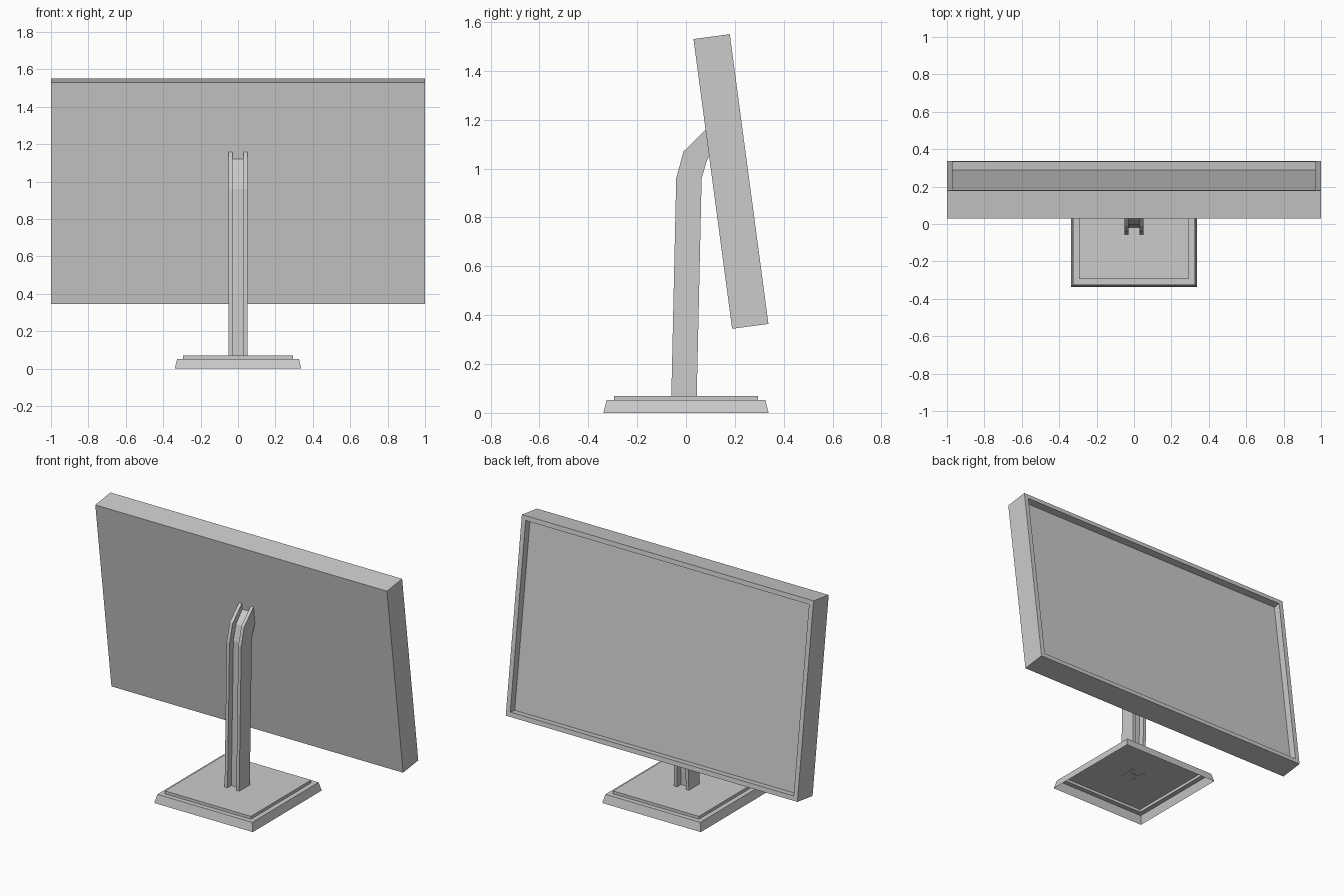
import bpy, bmesh
from math import radians
from mathutils import Vector

if "Cube" in bpy.data.objects:
    bpy.data.objects.remove(bpy.data.objects["Cube"])


def finish(name, bm):
    mesh = bpy.data.meshes.new(name)
    bm.to_mesh(mesh)
    bm.free()
    obj = bpy.data.objects.new(name, mesh)
    bpy.context.collection.objects.link(obj)
    return obj


def loft(name, rings, cap_start=True, cap_end=True):
    """Skin a series of matching closed cross-sections."""
    bm = bmesh.new()
    loops = [[bm.verts.new(p) for p in ring] for ring in rings]
    n = len(loops[0])
    for a, b in zip(loops, loops[1:]):
        for i in range(n):
            j = (i + 1) % n
            bm.faces.new((a[i], a[j], b[j], b[i]))
    if cap_start:
        bm.faces.new(loops[0][::-1])
    if cap_end:
        bm.faces.new(loops[-1])
    return finish(name, bm)


# Base: stepped square shell, hollow underneath
steps = [(0.338, 0.0), (0.325, 0.052), (0.295, 0.052), (0.295, 0.07)]
corners = [(-1, -1), (1, -1), (1, 1), (-1, 1)]
loft("base", [[(x * r, y * r, z) for x, y in corners] for r, z in steps],
     cap_start=False)

# Stand post: H section (x, fraction of depth) bent along front/back lines
h_section = [(-0.05, 0), (-0.03, 0), (-0.03, 0.36), (0.03, 0.36),
             (0.03, 0), (0.05, 0), (0.05, 1), (0.03, 1),
             (0.03, 0.64), (-0.03, 0.64), (-0.03, 1), (-0.05, 1)]
stations = [((-0.06, 0.068), (0.044, 0.068)),
            ((-0.04, 0.96), (0.064, 0.96)),
            ((-0.01, 1.07), (0.083, 1.025)),
            ((0.081, 1.16), (0.095, 1.055))]
rings = []
for front, back in stations:
    f, b = Vector(front), Vector(back)
    rings.append([(x, *f.lerp(b, t)) for x, t in h_section])
loft("stand_post", rings)

# Screen: tilted slab with a recessed display panel on the +y side
bm = bmesh.new()
bmesh.ops.create_cube(bm, size=1)
bmesh.ops.scale(bm, vec=(2.0, 0.15, 1.196), verts=bm.verts)
bm.normal_update()
panel = max(bm.faces, key=lambda f: f.normal.y)
bmesh.ops.inset_region(bm, faces=[panel], thickness=0.04)
panel = bmesh.ops.extrude_discrete_faces(bm, faces=[panel])["faces"][0]
bmesh.ops.translate(bm, vec=(0, -0.045, 0), verts=panel.verts)
screen = finish("screen", bm)
screen.location = (0, 0.184, 0.947)
screen.rotation_euler.x = radians(7.6)
